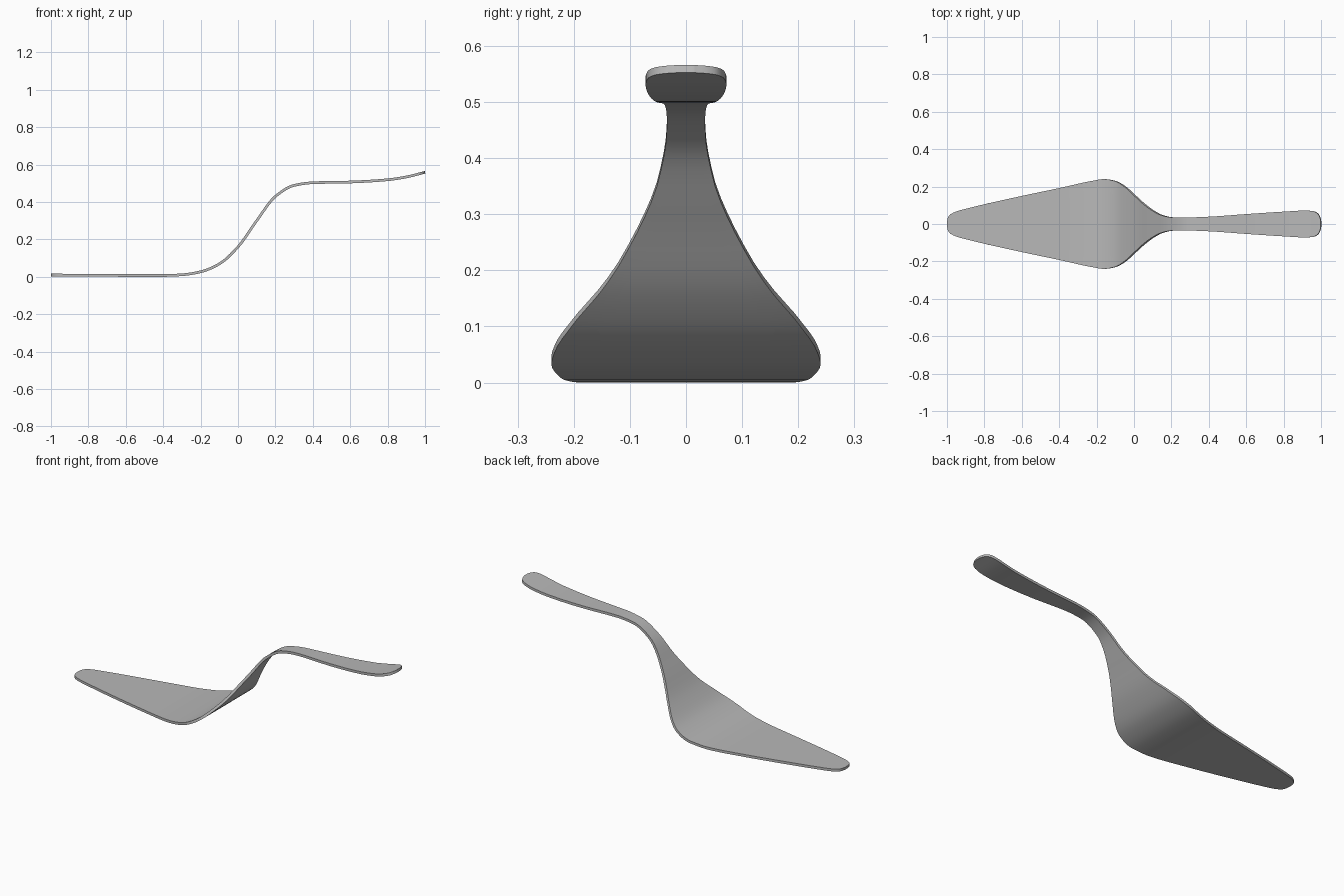
import bpy
import bmesh
import math

if "Cube" in bpy.data.objects:
    bpy.data.objects.remove(bpy.data.objects["Cube"])

# Side profile (x, z) of the sheet's middle layer
PROFILE = [(-1, .010), (-.8, .0085), (-.5, .007), (-.4, .0072), (-.3, .011), (-.2, .027),
           (-.1, .069), (0, .16), (.1, .30), (.2, .43), (.3, .489), (.4, .503),
           (.6, .507), (.8, .519), (.9, .534), (1, .559)]

# Half width (x, y) seen from above
WIDTH = [(-1, .012), (-.995, .034), (-.98, .052), (-.95, .067), (-.9, .081), (-.6, .150),
         (-.4, .192), (-.22, .231), (-.16, .240), (-.1, .230), (-.05, .202), (0, .157),
         (.05, .111), (.1, .073), (.15, .047), (.2, .036), (.25, .034), (.4, .039),
         (.6, .053), (.8, .066), (.92, .072), (.96, .068), (.982, .057), (.994, .038), (1, .015)]


def curve(points, x):
    """Smooth interpolation without overshoot (monotone cubic)."""
    n = len(points)
    d = [(points[i + 1][1] - points[i][1]) / (points[i + 1][0] - points[i][0])
         for i in range(n - 1)]

    def slope(i):
        if i == 0:
            return d[0]
        if i == n - 1:
            return d[-1]
        a, b = d[i - 1], d[i]
        if a * b <= 0:
            return 0.0
        h0 = points[i][0] - points[i - 1][0]
        h1 = points[i + 1][0] - points[i][0]
        w0, w1 = 2 * h1 + h0, h1 + 2 * h0
        return (w0 + w1) / (w0 / a + w1 / b)

    i = 0
    while i < n - 2 and x > points[i + 1][0]:
        i += 1
    (x0, y0), (x1, y1) = points[i], points[i + 1]
    h = x1 - x0
    t = (x - x0) / h
    return ((2 * t**3 - 3 * t**2 + 1) * y0 + (t**3 - 2 * t**2 + t) * h * slope(i)
            + (3 * t**2 - 2 * t**3) * y1 + (t**3 - t**2) * h * slope(i + 1))


# Sheet: rows across the width, packed closer at both rounded ends
N, ACROSS = 160, 6
bm = bmesh.new()
rows = []
for k in range(N + 1):
    x = -math.cos(math.pi * k / N)
    w, z = curve(WIDTH, x), curve(PROFILE, x)
    rows.append([bm.verts.new((x, w * (2 * j / ACROSS - 1), z)) for j in range(ACROSS + 1)])
for a, b in zip(rows, rows[1:]):
    for j in range(ACROSS):
        bm.faces.new((a[j], b[j], b[j + 1], a[j + 1]))

mesh = bpy.data.meshes.new("cake_server")
bm.to_mesh(mesh)
bm.free()
server = bpy.data.objects.new("cake_server", mesh)
bpy.context.collection.objects.link(server)

steel = bpy.data.materials.new("steel grey")
steel.diffuse_color = (.48, .48, .48, 1)
steel.use_nodes = True
steel.node_tree.nodes["Principled BSDF"].inputs["Base Color"].default_value = steel.diffuse_color
mesh.materials.append(steel)

# Thickness of the metal
solid = server.modifiers.new("thickness", 'SOLIDIFY')
solid.thickness = .014
solid.offset = 0

bpy.context.view_layer.objects.active = server
server.select_set(True)
bpy.ops.object.modifier_apply(modifier=solid.name)
bpy.ops.object.shade_smooth_by_angle(angle=math.radians(35))
